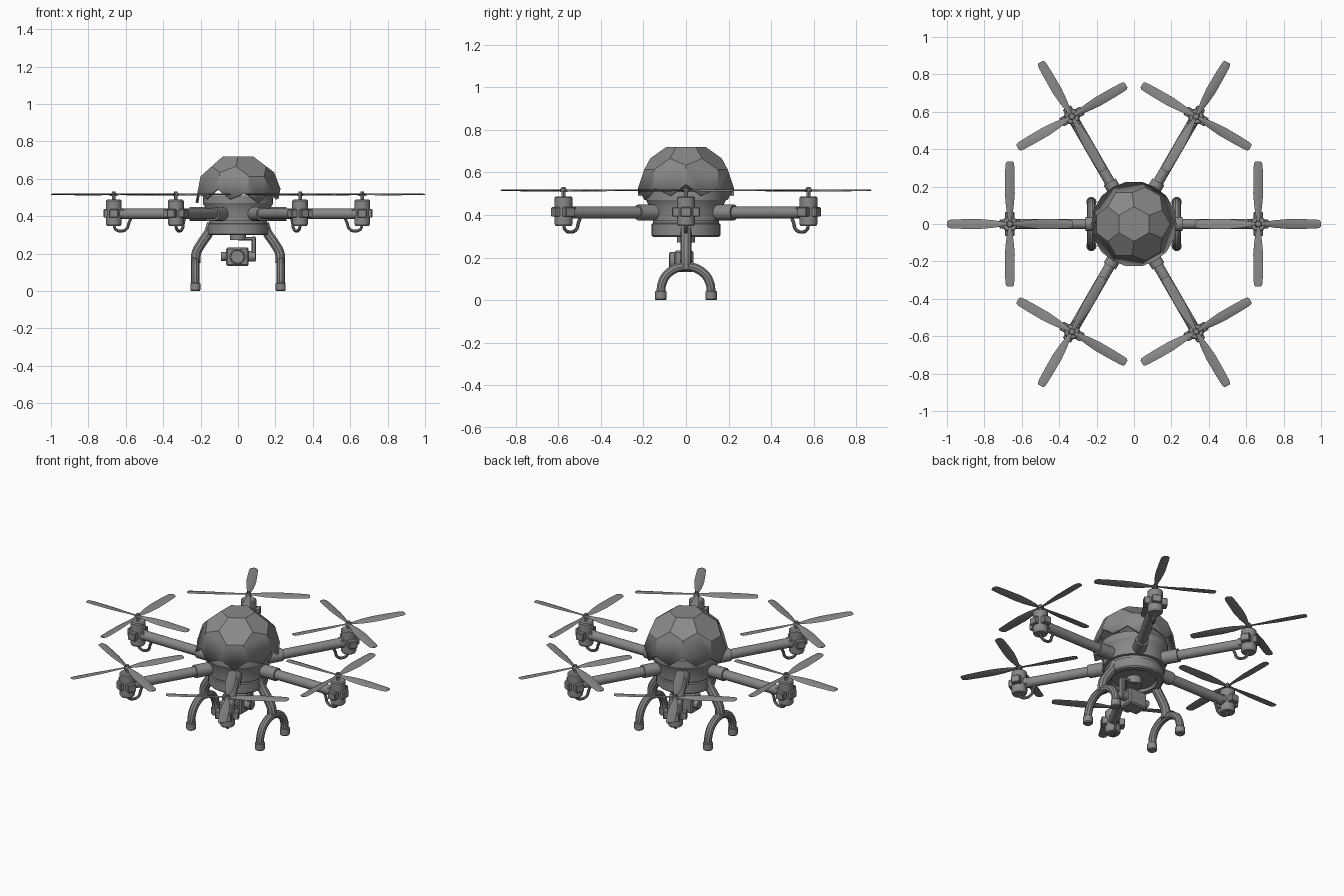
import bpy, bmesh, math
from mathutils import Vector, Matrix

if "Cube" in bpy.data.objects:
    bpy.data.objects.remove(bpy.data.objects["Cube"])

grey = bpy.data.materials.new("mid_grey")
grey.diffuse_color = (0.25, 0.25, 0.25, 1)
grey.use_nodes = True
grey.node_tree.nodes["Principled BSDF"].inputs["Base Color"].default_value = grey.diffuse_color


def add(name, bm, mat=Matrix()):
    bm.transform(mat)
    bmesh.ops.recalc_face_normals(bm, faces=bm.faces)
    me = bpy.data.meshes.new(name)
    bm.to_mesh(me)
    bm.free()
    me.materials.append(grey)
    ob = bpy.data.objects.new(name, me)
    bpy.context.collection.objects.link(ob)
    return ob


def lathe(name, profile, mat=Matrix(), n=32):
    """Spin (radius, height) points around the local z axis."""
    bm = bmesh.new()
    vs = [bm.verts.new((r, 0, z)) for r, z in profile]
    es = [bm.edges.new(p) for p in zip(vs, vs[1:])]
    bmesh.ops.spin(bm, geom=vs + es, cent=(0, 0, 0), axis=(0, 0, 1),
                   angle=math.tau, steps=n, use_merge=True)
    bmesh.ops.remove_doubles(bm, verts=bm.verts, dist=1e-5)
    return add(name, bm, mat)


def rod(name, a, b, r, mat=Matrix(), n=20):
    a, b = Vector(a), Vector(b)
    d = b - a
    place = Matrix.Translation(a) @ d.to_track_quat('Z', 'Y').to_matrix().to_4x4()
    return lathe(name, [(0, 0), (r, 0), (r, d.length), (0, d.length)], mat @ place, n)


def box(name, centre, size, mat=Matrix(), bevel=0.004):
    bm = bmesh.new()
    bmesh.ops.create_cube(bm, size=1, matrix=Matrix.Translation(centre) @ Matrix.Diagonal((*size, 1)))
    bmesh.ops.bevel(bm, geom=bm.edges[:], offset=bevel, segments=1, affect='EDGES')
    return add(name, bm, mat)


def tube(name, pts, r, mat=Matrix()):
    """Round tube along a smooth path."""
    cu = bpy.data.curves.new(name, 'CURVE')
    cu.dimensions = '3D'
    cu.bevel_depth, cu.bevel_resolution, cu.use_fill_caps = r, 3, True
    sp = cu.splines.new('BEZIER')
    sp.resolution_u = 6
    sp.bezier_points.add(len(pts) - 1)
    for p, co in zip(sp.bezier_points, pts):
        p.co = co
        p.handle_left_type = p.handle_right_type = 'AUTO'
    tmp = bpy.data.objects.new(name + "_path", cu)
    bpy.context.collection.objects.link(tmp)
    dg = bpy.context.evaluated_depsgraph_get()
    me = bpy.data.meshes.new_from_object(tmp.evaluated_get(dg))
    bpy.data.objects.remove(tmp)
    bm = bmesh.new()
    bm.from_mesh(me)
    return add(name, bm, mat)


def blade(name, mat):
    """Thin twisted blade lofted from lens-shaped sections."""
    bm = bmesh.new()
    rings = []
    for x, w, pitch in [(0.0, .010, 0), (.03, .011, 14), (.09, .021, 14), (.16, .027, 11),
                        (.25, .026, 8), (.31, .024, 6), (.328, .021, 5), (.335, .014, 5)]:
        rot = Matrix.Rotation(math.radians(pitch), 4, 'X')
        sec = [(-w, 0), (-w * .4, .004), (w * .4, .003), (w, 0), (w * .4, -.002), (-w * .4, -.002)]
        rings.append([bm.verts.new(rot @ Vector((x, y, z))) for y, z in sec])
    for a, b in zip(rings, rings[1:]):
        for i in range(6):
            j = (i + 1) % 6
            bm.faces.new((a[i], a[j], b[j], b[i]))
    bm.faces.new(rings[0])
    bm.faces.new(rings[-1])
    return add(name, bm, mat)


# Faceted dome: upper half of a truncated icosahedron with a hexagon on top
ico = bmesh.new()
bmesh.ops.create_icosphere(ico, subdivisions=1, radius=1)
face = next(iter(ico.faces))
turn = face.normal.rotation_difference(Vector((0, 0, 1))).to_matrix()
v0 = turn @ face.verts[0].co
turn = Matrix.Rotation(-math.atan2(v0.y, v0.x), 3, 'Z') @ turn
R = 0.23
bm = bmesh.new()
for e in ico.edges:
    a, b = (v.co for v in e.verts)
    for t in (1 / 3, 2 / 3):
        bm.verts.new(turn @ a.lerp(b, t).normalized() * R)
ico.free()
bmesh.ops.convex_hull(bm, input=bm.verts)
bmesh.ops.dissolve_limit(bm, angle_limit=0.05, verts=bm.verts, edges=bm.edges)
low = [f for f in bm.faces if f.calc_center_median().z < 0]
bmesh.ops.delete(bm, geom=low, context='FACES')
dome = add("dome_shell", bm, Matrix.Translation((0, 0, 0.72 - 0.915 * R)))
sol = dome.modifiers.new("thickness", 'SOLIDIFY')
sol.thickness, sol.offset = 0.015, -1

# Body drum and recessed underside
lathe("body_drum", [(0, .51), (.185, .51), (.188, .47), (.172, .44), (.172, .375), (.155, .375),
                    (.155, .362), (.162, .358), (.162, .305), (.155, .298), (.125, .298),
                    (.12, .315), (0, .315)], n=40)

# Six arms with motors and propellers
for k in range(6):
    M = Matrix.Rotation(k * math.pi / 3, 4, 'Z')
    rod("arm_sleeve", (.12, 0, .412), (.26, 0, .412), .037, M)
    rod("arm_tube", (.2, 0, .412), (.64, 0, .412), .028, M)
    H = M @ Matrix.Translation((.664, 0, 0))
    lathe("motor", [(0, .488), (.036, .488), (.042, .482), (.042, .358), (.036, .348), (0, .348)], H, 24)
    box("motor_clamp_long", (0, 0, .415), (.11, .05, .045), H)
    box("motor_clamp_cross", (0, 0, .415), (.05, .13, .045), H)
    rod("motor_shaft", (0, 0, .48), (0, 0, .532), .009, H, 12)
    lathe("propeller_hub", [(0, .524), (.014, .524), (.018, .518), (.018, .508), (0, .508)], H, 16)
    for q in range(4):
        blade("propeller_blade", H @ Matrix.Translation((0, 0, .516)) @ Matrix.Rotation(q * math.pi / 2, 4, 'Z'))
    tube("motor_cable", [(.664, 0, .36), (.656, 0, .332), (.626, 0, .32), (.594, 0, .334),
                         (.584, 0, .362), (.57, 0, .395)], .008, M)

# Landing legs: strut, arch and feet on both sides
for s in (0, math.pi):
    M = Matrix.Rotation(s, 4, 'Z')
    tube("leg_strut", [(.14, 0, .36), (.155, 0, .315), (.195, 0, .255), (.222, 0, .205),
                       (.226, 0, .15)], .027, M)
    tube("leg_arch", [(.228, -.118, .03), (.228, -.112, .08), (.228, -.08, .13), (.228, 0, .158),
                      (.228, .08, .13), (.228, .112, .08), (.228, .118, .03)], .022, M)
    for y in (-.118, .118):
        lathe("foot", [(0, 0), (.023, 0), (.027, .005), (.027, .04), (.023, .044), (0, .044)],
              M @ Matrix.Translation((.228, y, 0)), 20)

# Camera gimbal under the body
rod("gimbal_mount", (0, 0, .32), (0, 0, .272), .043)
box("gimbal_crossbar", (.045, 0, .28), (.1, .035, .018))
box("gimbal_side_arm", (.084, 0, .225), (.022, .035, .13))
rod("gimbal_side_motor", (.05, 0, .185), (.094, 0, .185), .028)
box("camera_body", (-.003, -.01, .183), (.12, .09, .1), bevel=.008)
rod("camera_knob", (-.09, 0, .185), (-.05, 0, .185), .024)
lathe("camera_lens", [(0, 0), (.043, 0), (.043, .03), (.036, .034), (.034, .026), (0, .024)],
      Matrix.Translation((-.003, -.045, .183)) @ Matrix.Rotation(math.pi / 2, 4, 'X'), 24)

# Smooth round parts, keep hard edges
bpy.ops.object.select_all(action='SELECT')
bpy.context.view_layer.objects.active = dome
bpy.ops.object.shade_smooth_by_angle(angle=math.radians(30))
